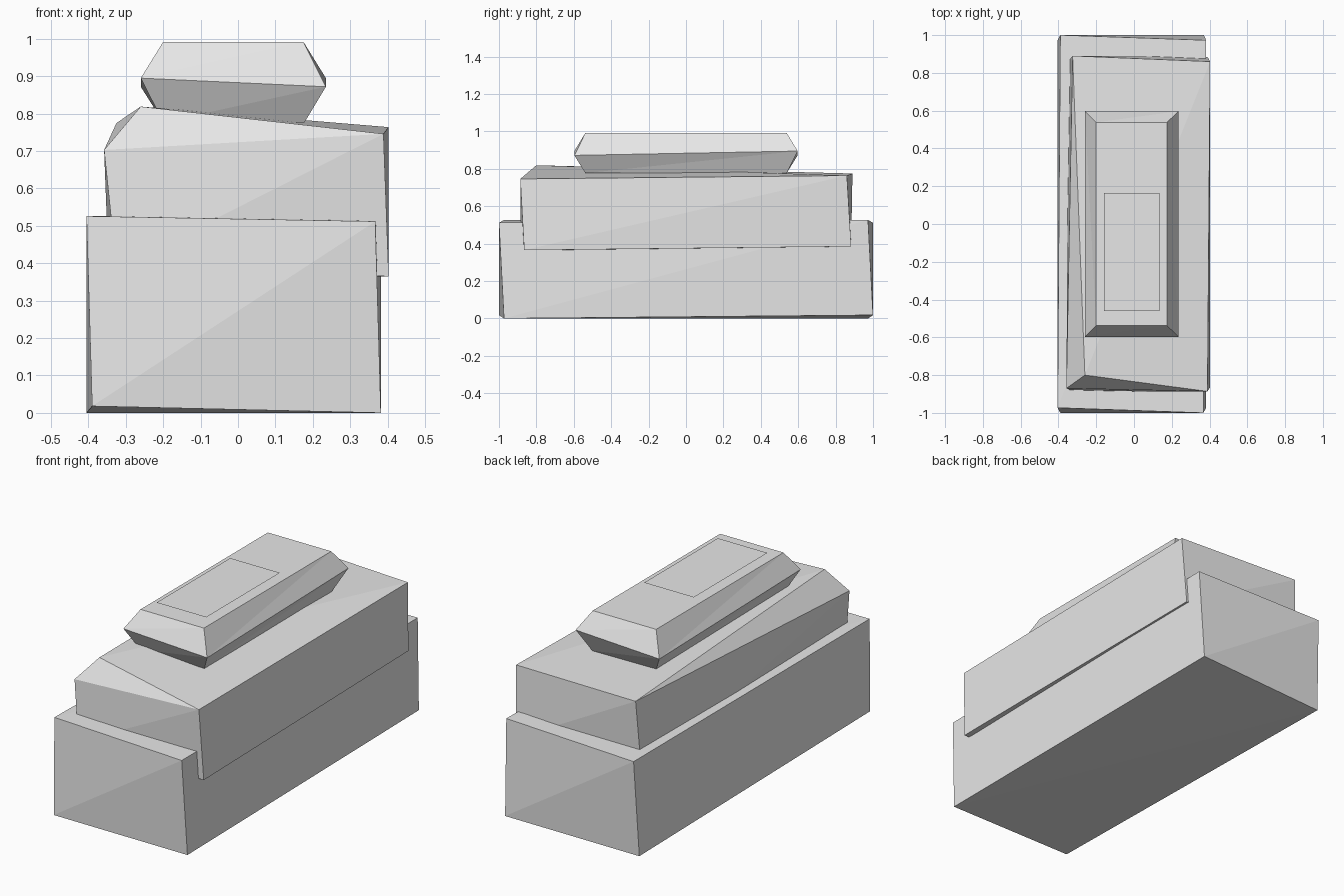
import bpy
import bmesh

default_cube = bpy.data.objects.get("Cube")
if default_cube:
    bpy.data.objects.remove(default_cube, do_unlink=True)

# One flat grey for every part
grey = bpy.data.materials.new("light grey")
grey.use_nodes = True
grey.diffuse_color = (0.8, 0.8, 0.8, 1)
grey.node_tree.nodes["Principled BSDF"].inputs["Base Color"].default_value = grey.diffuse_color


def ring_corners(left, right, front, back, z):
    """Four corners of a level rectangle, anticlockwise from front left."""
    return [(left, front, z), (right, front, z), (right, back, z), (left, back, z)]


def stacked_block(name, rings, peak=None):
    """Join four-cornered rings from bottom to top and close both ends.
    A peak splits the top into a main face and two corner bevels."""
    bm = bmesh.new()
    loops = [[bm.verts.new(point) for point in ring] for ring in rings]
    for lower, upper in zip(loops, loops[1:]):
        for i in range(len(lower)):
            j = (i + 1) % len(lower)
            bm.faces.new((lower[i], lower[j], upper[j], upper[i]))
    top = loops[-1]
    if len(loops) > 1:
        bm.faces.new(loops[0][::-1])
    if peak:
        front_left, front_right, back_right, back_left = top
        tip = bm.verts.new(peak)
        bm.faces.new((front_left, front_right, tip))
        bm.faces.new((front_left, tip, back_left))
        bm.faces.new((tip, front_right, back_right, back_left))
    else:
        bm.faces.new(top)
    # Fix the diagonals, as the corners are slightly out of plane
    bmesh.ops.triangulate(bm, faces=bm.faces[:], quad_method="FIXED")
    mesh = bpy.data.meshes.new(name)
    bm.to_mesh(mesh)
    bm.free()
    mesh.materials.append(grey)
    part = bpy.data.objects.new(name, mesh)
    bpy.context.scene.collection.objects.link(part)
    return part


# Large uneven base
stacked_block("base_block", [
    [(-0.39, -1.0, 0.018), (0.382, -0.973, 0), (0.37, 1.0, 0.018), (-0.405, 0.973, 0)],
    [(-0.405, -0.973, 0.526), (0.367, -1.0, 0.512), (0.382, 0.973, 0.526), (-0.39, 1.0, 0.512)],
])

# Middle tier, overhanging on one side, with a raised front corner
stacked_block("middle_block", [
    [(-0.325, -0.885, 0.385), (0.403, -0.865, 0.365), (0.39, 0.883, 0.385), (-0.345, 0.865, 0.365)],
    [(-0.358, -0.87, 0.703), (0.389, -0.886, 0.746), (0.403, 0.86, 0.764), (-0.325, 0.89, 0.775)],
], peak=(-0.26, -0.8, 0.819))

# Top tier with a flared waist that dips at opposite corners
waist = ring_corners(-0.26, 0.235, -0.597, 0.597, 0)
waist = [(x, y, 0.895 if x * y > 0 else 0.872) for x, y, z in waist]
stacked_block("top_block", [
    ring_corners(-0.2, 0.178, -0.538, 0.538, 0.777),
    waist,
    ring_corners(-0.2, 0.175, -0.538, 0.538, 0.992),
])

# Thin panel floating just above the top
stacked_block("top_panel", [ring_corners(-0.16, 0.134, -0.46, 0.163, 1.009)])
